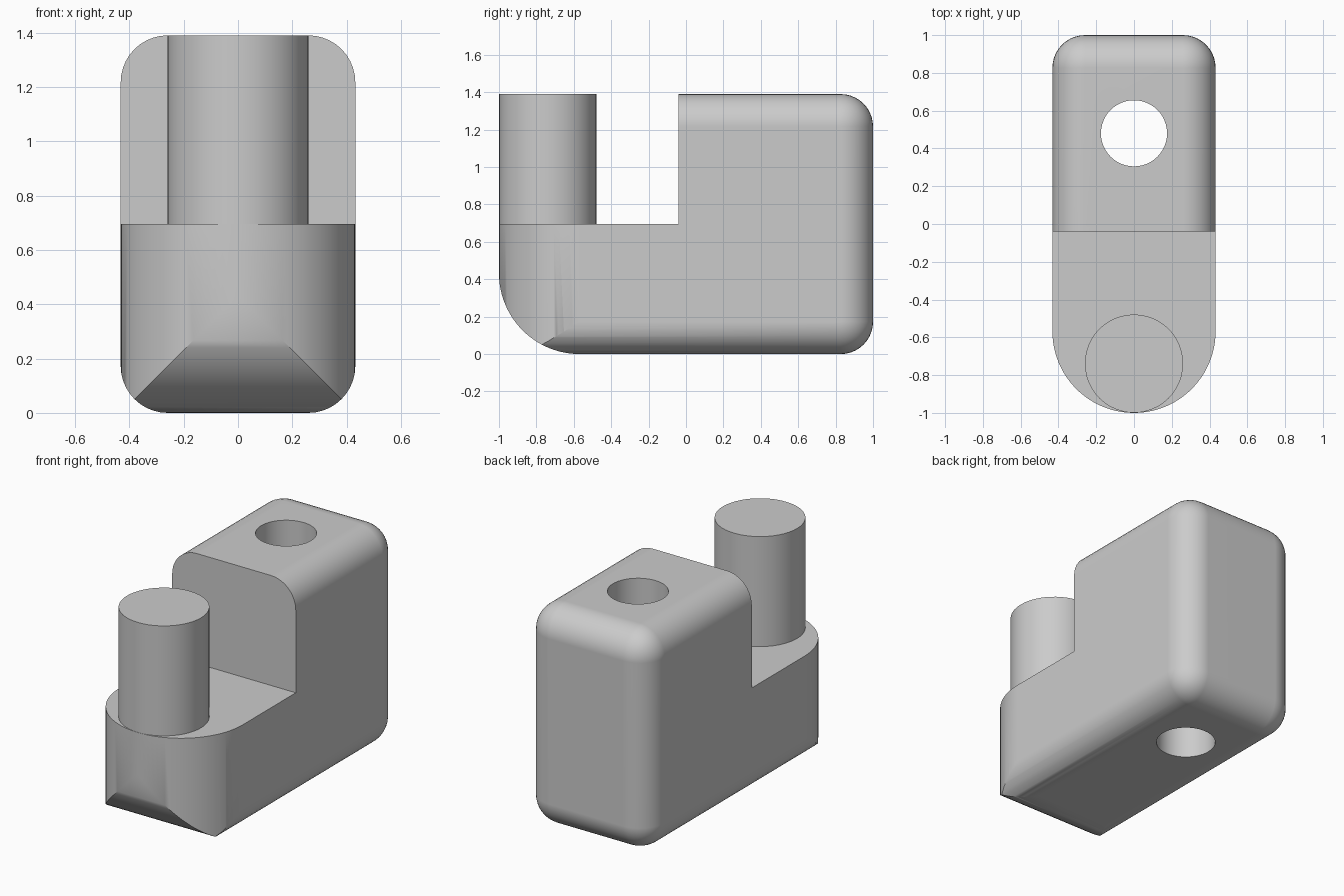
import bpy, bmesh
from math import sin, cos, pi
from mathutils import Vector

cube = bpy.data.objects.get("Cube")
if cube:
    bpy.data.objects.remove(cube, do_unlink=True)

HALF, TOP, STEP_Z, STEP_Y = 0.432, 1.39, 0.695, -0.04
NOSE_Y = HALF - 1.0          # centre of the rounded front end

grey = bpy.data.materials.new("plain grey")
grey.use_nodes = True
colour = (0.6, 0.6, 0.6, 1)
grey.diffuse_color = colour
grey.node_tree.nodes["Principled BSDF"].inputs["Base Color"].default_value = colour


def finish(name, bm):
    bmesh.ops.recalc_face_normals(bm, faces=bm.faces)
    mesh = bpy.data.meshes.new(name)
    bm.to_mesh(mesh)
    bm.free()
    obj = bpy.data.objects.new(name, mesh)
    bpy.context.collection.objects.link(obj)
    mesh.materials.append(grey)
    return obj


def prism(name, points, depth):
    """Extrude a closed loop of 3D points along a vector."""
    bm = bmesh.new()
    face = bm.faces.new([bm.verts.new(p) for p in points])
    side = bmesh.ops.extrude_face_region(bm, geom=[face])["geom"]
    bmesh.ops.translate(bm, vec=Vector(depth),
                        verts=[v for v in side if isinstance(v, bmesh.types.BMVert)])
    return finish(name, bm)


def arc(cx, cy, radius, start, end, steps):
    angles = [start + (end - start) * i / steps for i in range(steps + 1)]
    return [(cx + radius * cos(a), cy + radius * sin(a)) for a in angles]


def select_only(obj):
    bpy.ops.object.select_all(action="DESELECT")
    obj.select_set(True)
    bpy.context.view_layer.objects.active = obj


def combine(obj, cutter, operation):
    cutter.hide_render = True
    mod = obj.modifiers.new("cut", "BOOLEAN")
    mod.operation, mod.solver, mod.object = operation, "EXACT", cutter
    select_only(obj)
    bpy.ops.object.modifier_apply(modifier=mod.name)
    bpy.data.objects.remove(cutter, do_unlink=True)


def smooth(obj):
    select_only(obj)
    bpy.ops.object.shade_smooth_by_angle(angle=pi / 6)
    mod = obj.modifiers.new("weighted normals", "WEIGHTED_NORMAL")
    mod.keep_sharp = True


# Body: rounded block, longer than needed at the front
bm = bmesh.new()
bmesh.ops.create_cube(bm, size=1)
bmesh.ops.scale(bm, vec=(2 * HALF, 2.6, TOP), verts=bm.verts)
bmesh.ops.translate(bm, vec=(0, -0.3, TOP / 2), verts=bm.verts)
bmesh.ops.bevel(bm, geom=bm.edges[:], offset=0.173, offset_type="OFFSET",
                segments=10, profile=0.5, affect="EDGES")
body = finish("body", bm)

# Trim the front to a half round seen from above
plan = arc(0, NOSE_Y, HALF, pi, 2 * pi, 48)
plan += [(0.6, NOSE_Y), (0.6, 1.2), (-0.6, 1.2), (-0.6, NOSE_Y)]
combine(body, prism("plan_trim", [(x, y, -0.2) for x, y in plan], (0, 0, 2)), "INTERSECT")

# Trim the side to the step and the curved toe
side = arc(NOSE_Y, HALF, HALF, 1.5 * pi, pi, 24)
side += [(-1.1, HALF), (-1.1, STEP_Z), (STEP_Y, STEP_Z), (STEP_Y, 1.6),
         (1.2, 1.6), (1.2, -0.2), (NOSE_Y, -0.2)]
combine(body, prism("side_trim", [(-0.8, y, z) for y, z in side], (1.6, 0, 0)), "INTERSECT")

# Hole through the tall block
ring = arc(0, 0.48, 0.175, 0, 2 * pi, 48)[:-1]
combine(body, prism("hole_cutter", [(x, y, -0.2) for x, y in ring], (0, 0, 2)), "DIFFERENCE")
smooth(body)

# Upright post on the low step
ring = arc(0, -0.739, 0.26, 0, 2 * pi, 48)[:-1]
post = prism("post", [(x, y, STEP_Z) for x, y in ring], (0, 0, TOP - STEP_Z))
smooth(post)
